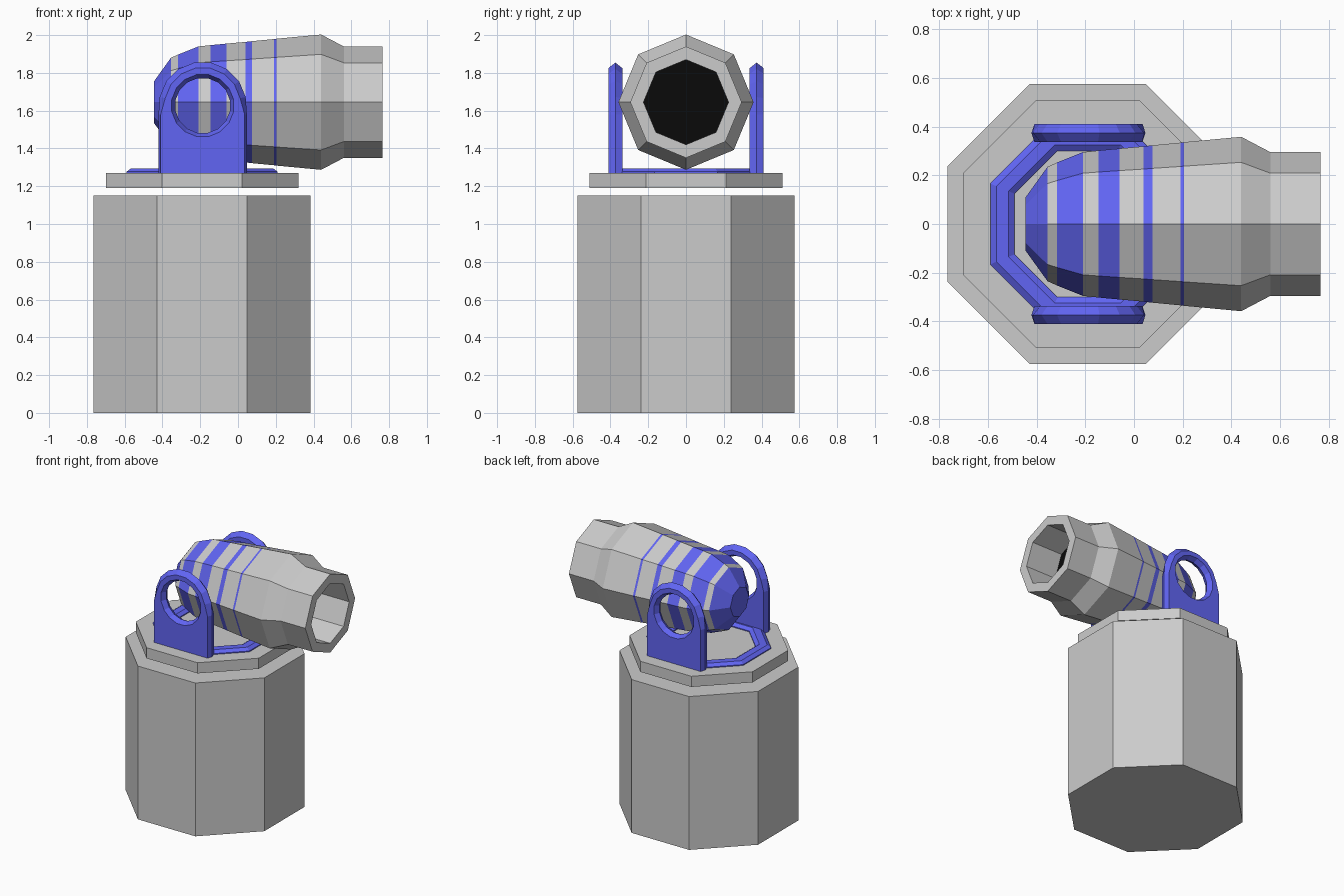
import bpy, bmesh
from math import sin, cos, tan, pi, radians

if "Cube" in bpy.data.objects:
    bpy.data.objects.remove(bpy.data.objects["Cube"])

CX = -0.19                      # axis of the pedestal


def colour(name, rgb):
    m = bpy.data.materials.new(name)
    m.diffuse_color = (*rgb, 1)
    m.use_nodes = True
    m.node_tree.nodes["Principled BSDF"].inputs["Base Color"].default_value = m.diffuse_color
    return m


GREY = colour("grey", (0.8, 0.8, 0.8))
BLUE = colour("blue", (0.12, 0.13, 0.9))
BLACK = colour("black", (0.003, 0.003, 0.003))


def skin(name, loops, mats, band_mats=None, closed=False, caps=(None, None)):
    """Bridge successive loops of points; caps give material index of the ends."""
    bm = bmesh.new()
    rows = [[bm.verts.new(p) for p in loop] for loop in loops]
    n = len(rows[0])
    for i in range(len(rows) if closed else len(rows) - 1):
        a, b = rows[i], rows[(i + 1) % len(rows)]
        for j in range(n):
            k = (j + 1) % n
            f = bm.faces.new((a[j], a[k], b[k], b[j]))
            f.material_index = band_mats[i] if band_mats else 0
    for row, mat in zip((rows[0], rows[-1]), caps):
        if mat is not None:
            bm.faces.new(row).material_index = mat
    bmesh.ops.recalc_face_normals(bm, faces=bm.faces)
    me = bpy.data.meshes.new(name)
    bm.to_mesh(me)
    bm.free()
    for m in mats:
        me.materials.append(m)
    ob = bpy.data.objects.new(name, me)
    bpy.context.collection.objects.link(ob)
    return ob


def octagon_z(apothem, z):
    r = apothem / cos(pi / 8)
    return [(CX + r * cos(pi / 8 + i * pi / 4), r * sin(pi / 8 + i * pi / 4), z)
            for i in range(8)]


def octagon_x(x, r):
    return [(x, r * cos(i * pi / 4), 1.645 + r * sin(i * pi / 4)) for i in range(8)]


# Pedestal and turntable plate
skin("pedestal", [octagon_z(0.575, z) for z in (0, 1.15)], [GREY], caps=(0, 0))
skin("turntable_plate", [octagon_z(0.51, z) for z in (1.19, 1.27)], [GREY], caps=(0, 0))

# Octagonal trim ring on the plate, with bevelled edges
ring = [(0.40, 1.268), (0.40, 1.277), (0.375, 1.295), (0.325, 1.295),
        (0.30, 1.277), (0.30, 1.268)]
skin("trim_ring", [octagon_z(a, z) for a, z in ring], [BLUE], closed=True)

# Barrel: (x, radius, colour of the band that follows), ending in a black bore floor
barrel = [(-0.445, 0.11, 1), (-0.355, 0.235, 0), (-0.317, 0.252, 1), (-0.21, 0.295, 0),
          (-0.145, 0.302, 1), (-0.06, 0.310, 0), (0.04, 0.319, 1), (0.075, 0.323, 0),
          (0.19, 0.334, 1), (0.205, 0.336, 0), (0.44, 0.358, 0), (0.56, 0.295, 0),
          (0.765, 0.295, 0), (0.765, 0.225, 0), (0.51, 0.225, 0)]
skin("barrel", [octagon_x(x, r) for x, r, _ in barrel], [GREY, BLUE, BLACK],
     band_mats=[b for _, _, b in barrel], caps=(1, 2))

# Side bracket: arched plate with a round hole, mirrored to the other side
BX, BZ = -0.187, 1.627
ANGLES = [radians(11.25 + 22.5 * i) for i in range(16)]


def outline(y, inset):
    pts = []
    for a in ANGLES:
        c, s = cos(a), sin(a)
        if s > 0:                                   # arch
            r = 0.232 - inset
            pts.append((BX + r * c, y, BZ + r * s))
        else:                                       # straight legs and foot
            t = min(0.234 / abs(c), 0.359 / abs(s))
            if abs(degs(a) - 270) > 30:
                t = 0.234 / abs(c)
            x, z = t * c, max(t * s, -0.359)
            if abs(abs(x) - 0.234) < 0.01:
                x -= (0.4 * inset) * (1 if x > 0 else -1)
            if 30 < abs(degs(a) - 270) < 40:
                z = -0.359
            pts.append((BX + x, y, BZ + z))
    return pts


def degs(a):
    return a * 180 / pi


def hole(y, r):
    return [(BX + r * cos(a), y, BZ + r * sin(a)) for a in ANGLES]


Y0, YM, Y1 = 0.337, 0.374, 0.411
bracket = skin("side_brackets",
               [outline(Y0, 0.03), outline(YM, 0), outline(Y1, 0.03),
                hole(Y1, 0.167), hole(YM, 0.147), hole(Y0, 0.167)],
               [BLUE], closed=True)
mirror = bracket.modifiers.new("other_side", 'MIRROR')
mirror.use_axis = (False, True, False)
